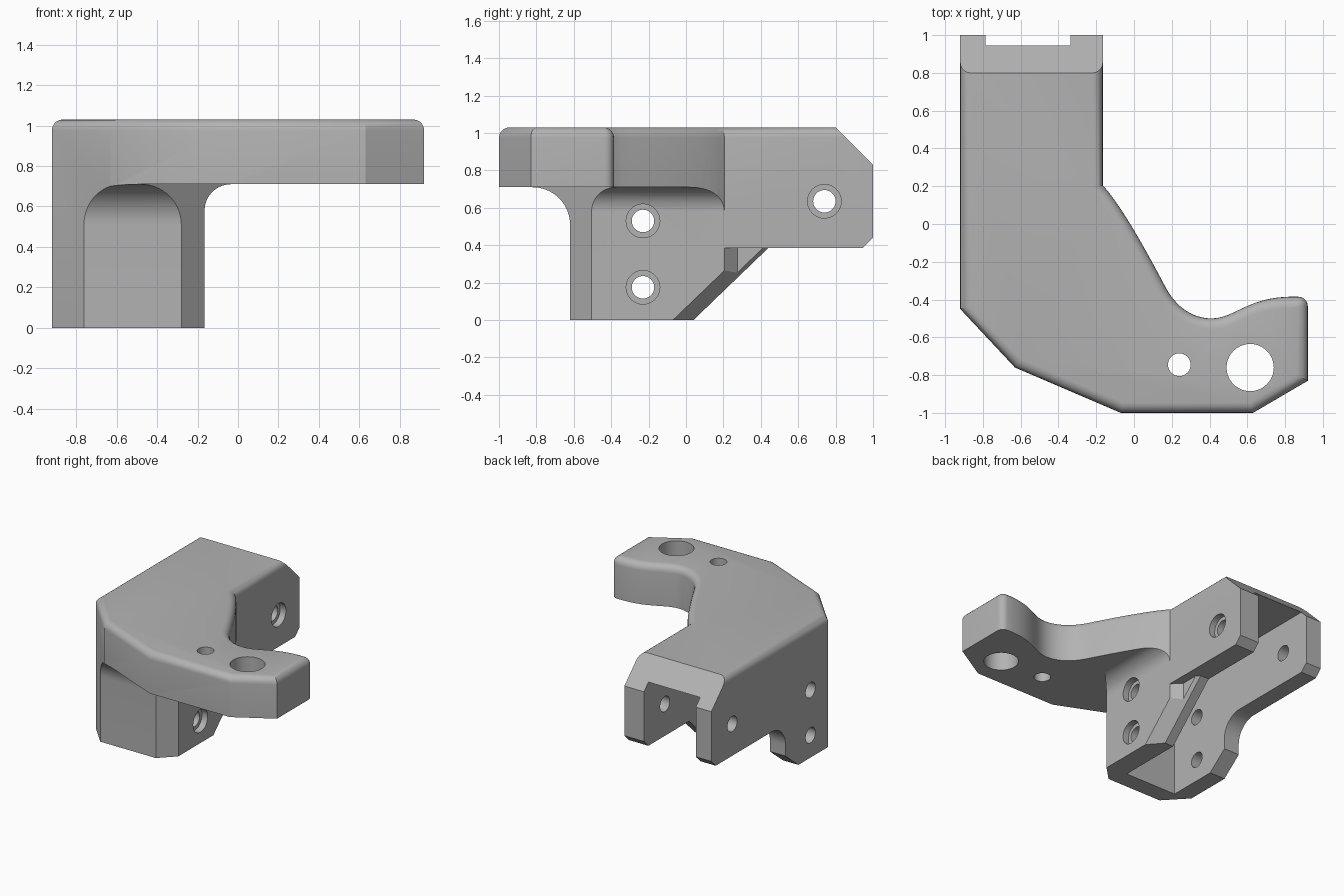
import bpy, bmesh, math
from mathutils import Vector
from mathutils.geometry import interpolate_bezier

if "Cube" in bpy.data.objects:
    bpy.data.objects.remove(bpy.data.objects["Cube"])

grey = bpy.data.materials.new("matte grey")
grey.use_nodes = True
grey.diffuse_color = (0.45, 0.45, 0.45, 1)
grey.node_tree.nodes["Principled BSDF"].inputs["Base Color"].default_value = (0.45, 0.45, 0.45, 1)

TOP, UNDER, RAIL = 1.03, 0.71, 0.385


def prism(name, points, sweep, round_top=0):
    """Sweep a closed outline along a vector into a solid."""
    bm = bmesh.new()
    base = bm.faces.new([bm.verts.new(p) for p in points])
    grown = bmesh.ops.extrude_face_region(bm, geom=[base])["geom"]
    tops = [v for v in grown if isinstance(v, bmesh.types.BMVert)]
    bmesh.ops.translate(bm, verts=tops, vec=sweep)
    bmesh.ops.recalc_face_normals(bm, faces=bm.faces)
    if round_top:
        rim = [e for e in bm.edges if all(v in tops for v in e.verts)
               and not all(v.co.y > 0.99 for v in e.verts)]
        bmesh.ops.bevel(bm, geom=rim, offset=round_top, segments=5, profile=0.5, affect='EDGES')
        bmesh.ops.recalc_face_normals(bm, faces=bm.faces)
    mesh = bpy.data.meshes.new(name)
    bm.to_mesh(mesh)
    bm.free()
    mesh.materials.append(grey)
    obj = bpy.data.objects.new(name, mesh)
    bpy.context.collection.objects.link(obj)
    return obj


def plan(name, pts, z0, z1, shear=0, round_top=0):
    return prism(name, [(x, y, z0) for x, y in pts], Vector((0, shear, z1 - z0)), round_top)


def side(name, pts, x0, x1):
    return prism(name, [(x0, y, z) for y, z in pts], Vector((x1 - x0, 0, 0)))


def arc(cx, cy, r, a0, a1, n=14):
    angles = [math.radians(a0 + (a1 - a0) * i / n) for i in range(n + 1)]
    return [(cx + r * math.cos(a), cy + r * math.sin(a)) for a in angles]


def circle(cx, cy, r):
    return arc(cx, cy, r, 0, 360, 40)[:-1]


def combine(target, tool, operation):
    mod = target.modifiers.new(operation.lower(), 'BOOLEAN')
    mod.operation, mod.object, mod.solver = operation, tool, 'EXACT'
    bpy.context.view_layer.objects.active = target
    bpy.ops.object.modifier_apply(modifier=mod.name)
    bpy.data.objects.remove(tool)


# Plan outline with the flowing inner edge of the arm
flow = [((-.165, .205), (-.06, .09), (.08, -.17), (.17, -.34)),
        ((.17, -.34), (.23, -.45), (.32, -.5), (.41, -.5)),
        ((.41, -.5), (.53, -.5), (.6, -.39), (.82, -.385))]
inner = []
for a, h1, h2, b in flow:
    curve = interpolate_bezier(*[Vector((*p, 0)) for p in (a, h1, h2, b)], 12)
    inner += [(p.x, p.y) for p in curve[:-1]]
outline = [(-.92, 1), (-.92, -.45), (-.63, -.76), (-.07, -1), (.63, -1), (.92, -.83)]
outline += arc(.87, -.435, .05, 0, 90, 5) + [(.82, -.385)] + inner[::-1] + [(-.165, 1)]
bracket = plan("bracket_body", outline, 0, TOP, round_top=0.055)

# Front profile: narrow leg with a fillet into the arm
front = [(-1.1, -.1), (-.165, -.1)] + arc(-.035, UNDER - .13, .13, 180, 90)
front += [(1.1, UNDER), (1.1, 1.2), (-1.1, 1.2)]
front_tool = prism("front_profile", [(x, -1.2, z) for x, z in front], Vector((0, 2.4, 0)))
combine(bracket, front_tool, 'INTERSECT')

# Side profile: leg fillet, sloped back end, rail underside and diagonal web
profile = [(-.62, -.1)] + arc(-.82, UNDER - .2, .2, 0, 90)
profile += [(-1.2, UNDER), (-1.2, 1.2), (.63, 1.2), (1.1, .73), (1.1, .54),
            (.945, RAIL), (.44, RAIL), (.04, 0), (-.06, -.1)]
combine(bracket, side("side_profile", profile, -1.2, 1.2), 'INTERSECT')

# Cutters: leg corner, slot, left leg back edge, right web recess and its bevel
left_back = [(-.2, -.1), (-.08, 0), (.08, .13)] + arc(.25, RAIL - .17, .17, 180, 90)
left_back += [(.46, RAIL), (.46, -.1)]
drop = .1 * 1.04
bevel_plan = [(-.05, -.203 - drop), (-.3, .086 - drop), (-.3, .4 - drop), (-.05, .4 - drop)]
cutters = [
    plan("corner_cut", [(-.7, -1.04), (.1, -.24), (.1, -1.04)], -.1, UNDER),
    plan("slot_cut", [(-.785, -.48), (-.335, -.48), (-.335, 1.2), (-.785, 1.2)], -.1, .885),
    side("left_back_cut", left_back, -1.1, -.56),
    plan("web_recess", [(-.1, .14), (-.235, .275), (-.235, .6), (-.1, .6)], -.1, RAIL),
    plan("web_bevel", bevel_plan, -.1, RAIL, shear=(RAIL + .1) * 1.04),
    plan("small_arm_hole", circle(.24, -.745, .06), .5, 1.2),
    plan("large_arm_hole", circle(.615, -.76, .125), .5, 1.2),
]

# Cross holes with counterbores on the arm side
for y, z in ((-.23, .175), (-.23, .53), (.74, .635)):
    cutters.append(side("bolt_hole", circle(y, z, .06), -1.1, 0))
    cutters.append(side("counterbore", circle(y, z, .09), -.215, -.1))
for cutter in cutters:
    combine(bracket, cutter, 'DIFFERENCE')

# Smooth shading with crisp edges
bpy.ops.object.select_all(action='DESELECT')
bracket.select_set(True)
bpy.context.view_layer.objects.active = bracket
bpy.ops.object.shade_smooth_by_angle(angle=math.radians(25))
